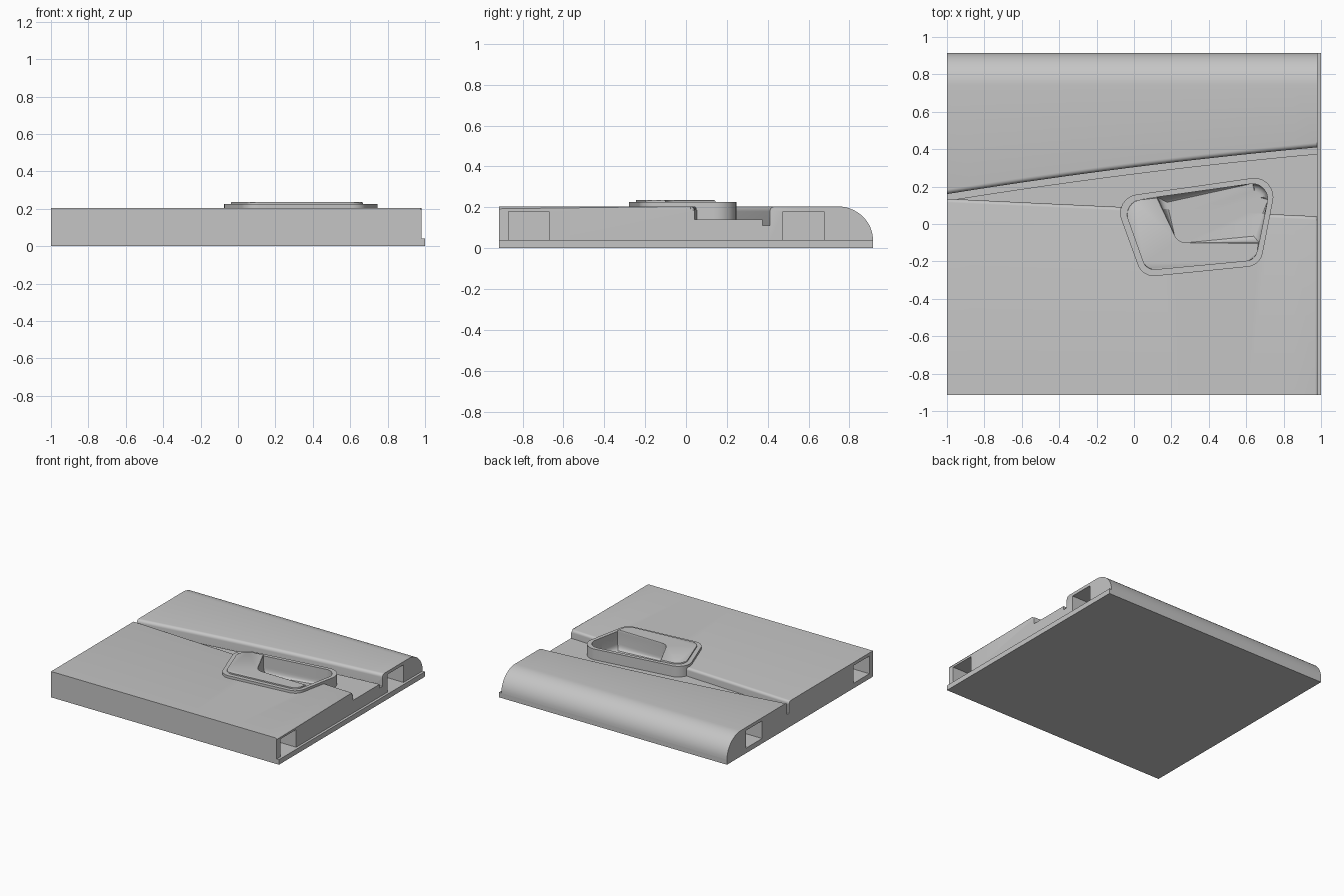
import bpy, bmesh
from math import sin, cos, pi, radians
from mathutils import Vector

if "Cube" in bpy.data.objects:
    bpy.data.objects.remove(bpy.data.objects["Cube"])

grey = bpy.data.materials.new("plain_grey")
grey.use_nodes = True
grey.diffuse_color = (0.56, 0.56, 0.56, 1)
grey.node_tree.nodes["Principled BSDF"].inputs["Base Color"].default_value = grey.diffuse_color

BASE, TOP, END = 0.04, 0.205, 0.98


def bevel(bm, rule, width, segments):
    edges = [e for e in bm.edges if rule(e)]
    bmesh.ops.bevel(bm, geom=edges, offset=width, segments=segments,
                    profile=0.5, affect='EDGES', clamp_overlap=True)


def finish(name, bm):
    bmesh.ops.recalc_face_normals(bm, faces=bm.faces)
    mesh = bpy.data.meshes.new(name)
    bm.to_mesh(mesh)
    bm.free()
    mesh.materials.append(grey)
    obj = bpy.data.objects.new(name, mesh)
    bpy.context.scene.collection.objects.link(obj)
    return obj


def skin(rings):
    """Closed solid through a list of matching rings."""
    bm = bmesh.new()
    rows = [[bm.verts.new(p) for p in ring] for ring in rings]
    n = len(rows[0])
    for a, b in zip(rows, rows[1:]):
        for i in range(n):
            j = (i + 1) % n
            bm.faces.new((a[i], a[j], b[j], b[i]))
    bm.faces.new(rows[0][::-1])
    bm.faces.new(rows[-1])
    return bm


def prism(outline, z0, z1):
    return skin([[(x, y, z) for x, y in outline] for z in (z0, z1)])


def box(x0, x1, y0, y1, z0, z1):
    return prism([(x0, y0), (x1, y0), (x1, y1), (x0, y1)], z0, z1)


def rounded(corners, steps=8):
    """Polygon with corners (x, y, radius) replaced by arcs."""
    out = []
    for i, (x, y, r) in enumerate(corners):
        p = Vector((x, y))
        if r == 0:
            out.append((x, y))
            continue
        a = (Vector(corners[i - 1][:2]) - p).normalized()
        b = (Vector(corners[(i + 1) % len(corners)][:2]) - p).normalized()
        half = a.angle(b) / 2
        centre = p + (a + b).normalized() * r / sin(half)
        start = p + a * (centre - p).dot(a) - centre
        stop = p + b * (centre - p).dot(b) - centre
        for k in range(steps + 1):
            v = start.lerp(stop, k / steps).normalized() * r + centre
            out.append((v.x, v.y))
    return out


def front_line(x):
    return 0.0875 - 0.0475 * x


def back_line(x):
    t = (x + 1) / (1 + END)
    return 0.16 + 0.25 * t + 0.07 * t * (1 - t)


def arc(cy, cz, ry, rz, a0, a1, steps):
    return [(cy + ry * cos(a0 + (a1 - a0) * k / steps),
             cz + rz * sin(a0 + (a1 - a0) * k / steps)) for k in range(steps + 1)]


def front_profile(x):
    y, r = front_line(x), 0.02
    return [(-0.915, BASE), (y, BASE)] + arc(y - r, TOP - r, r, r, 0, pi / 2, 5) + [(-0.915, TOP)]


def back_profile(x):
    y, r = back_line(x), 0.025
    return ([(y, BASE), (0.915, BASE)] + arc(0.74, BASE, 0.175, TOP - BASE, 0, pi / 2, 16)[1:]
            + arc(y + r, TOP - r, r, r, pi / 2, pi, 5))


def floor_profile(x):
    y0, y2 = front_line(x) - 0.02, back_line(x)
    y1 = y2 - 0.035
    return [(y0, BASE), (y2 + 0.01, BASE), (y2 + 0.01, 0.11), (y1, 0.11), (y1, 0.14), (y0, 0.14)]


def sweep(profile, steps=16):
    xs = [-1 + (1 + END) * k / steps for k in range(steps + 1)]
    return skin([[(x, y, z) for y, z in profile(x)] for x in xs])


def upper_end(e):
    return all(v.co.x > END - 0.001 and v.co.z > TOP - 0.03 for v in e.verts)


def cut(obj, cutters):
    for c in cutters:
        mod = obj.modifiers.new("cut", 'BOOLEAN')
        mod.object, mod.operation, mod.solver = c, 'DIFFERENCE', 'EXACT'
    graph = bpy.context.evaluated_depsgraph_get()
    mesh = bpy.data.meshes.new_from_object(obj.evaluated_get(graph))
    obj.modifiers.clear()
    obj.data = mesh


# Slab parts
base_plate = finish("base_plate", box(-1, 1, -0.915, 0.915, 0, BASE))
blocks = []
for name, profile in (("front_block", front_profile), ("back_block", back_profile)):
    bm = sweep(profile)
    bevel(bm, upper_end, 0.012, 3)
    blocks.append(finish(name, bm))
front_block, back_block = blocks
channel_floor = finish("channel_floor", sweep(floor_profile))

# Raised handle surround
surround = finish("handle_surround", prism(rounded([
    (-0.11, 0.14, 0.1), (0.045, -0.285, 0.09), (0.675, -0.222, 0.09), (0.77, 0.265, 0.1)]),
    0.135, 0.225))

# Grip plate around two sides of the hand pocket
bm = prism(rounded([
    (-0.065, 0.115, 0.08), (0.065, -0.25, 0.07), (0.65, -0.195, 0.07),
    (0.669, -0.1, 0), (0.235, -0.1, 0.07), (0.125, 0.144, 0)]), 0.215, 0.235)
bevel(bm, lambda e: all(v.co.z > 0.23 for v in e.verts), 0.005, 2)
grip_plate = finish("grip_plate", bm)

# Hand pocket cutter with a rounded bottom
bm = prism(rounded([
    (0.125, 0.144, 0), (0.235, -0.1, 0.07), (0.669, -0.1, 0), (0.735, 0.23, 0.08)]), 0.09, 0.3)
bevel(bm, lambda e: all(v.co.z < 0.1 for v in e.verts), 0.035, 4)
pocket = finish("pocket_cutter", bm)

# Square end socket cutters
sockets = {}
for y in (-0.87, 0.475):
    sockets[y] = [finish("socket_cutter", box(x0, x1, y, y + 0.2, 0.03, 0.18))
                  for x0, x1 in ((-1.1, -0.5), (0.48, 1.1))]
cutters = [pocket] + sockets[-0.87] + sockets[0.475]
for c in cutters:
    c.hide_render = True

cut(front_block, [pocket] + sockets[-0.87])
cut(back_block, sockets[0.475])
cut(channel_floor, [pocket])
cut(surround, [pocket])
for c in cutters:
    bpy.data.objects.remove(c)

# Smooth shading with sharp edges kept
for obj in (base_plate, front_block, back_block, channel_floor, surround, grip_plate):
    obj.data.shade_smooth()
    obj.data.set_sharp_from_angle(angle=radians(30))
